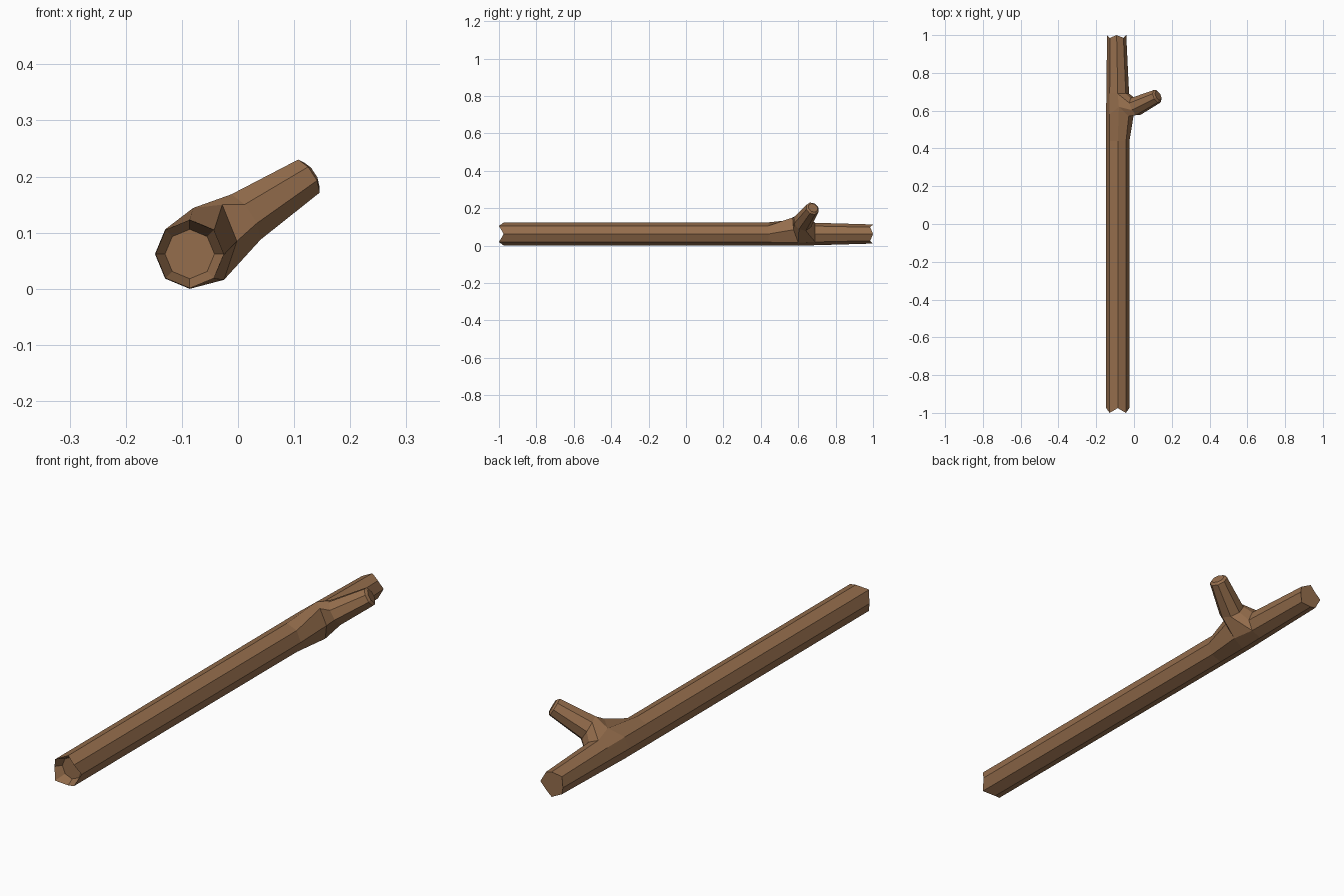
import bpy, bmesh, math
from mathutils import Vector

cube = bpy.data.objects.get("Cube")
if cube:
    bpy.data.objects.remove(cube, do_unlink=True)

SIDES = 8
bm = bmesh.new()


def stick_ring(y, radius, x=-0.086, z=0.062, zigzag=0.0, moved=None):
    """Octagon across the stick; some corners may be moved to swell the knot."""
    verts = []
    for i in range(SIDES):
        a = math.tau * i / SIDES
        p = Vector((x + radius * math.cos(a), y + zigzag * (i % 2),
                    z + radius * math.sin(a)))
        if moved and i in moved:
            p = Vector(moved[i])
        verts.append(bm.verts.new(p))
    return verts


def loft(a, b, skip=()):
    for i in range(SIDES):
        if i not in skip:
            j = (i + 1) % SIDES
            bm.faces.new((a[i], a[j], b[j], b[i]))


# Stick: hollowed front end with a jagged rim, shaft, knot, tapered back end
floor = stick_ring(-0.95, 0.044)
rim = stick_ring(-0.975, 0.061, zigzag=-0.025)
shaft = stick_ring(0.44, 0.062)
knot_front = stick_ring(0.58, 0.062, moved={
    7: (-0.025, 0.60, 0.016), 0: (-0.002, 0.575, 0.085),
    1: (-0.028, 0.57, 0.150), 2: (-0.080, 0.62, 0.144)})
knot_back = stick_ring(0.69, 0.060)
end = stick_ring(1.0, 0.051, x=-0.092, zigzag=-0.015)

bm.faces.new(floor)
loft(floor, rim)
loft(rim, shaft)
loft(shaft, knot_front)
loft(knot_front, knot_back, skip=(7, 0, 1))
loft(knot_back, end)
bm.faces.new(end)

# Side branch grown out of the opening left in the knot
order = (7, 0, 1, 2)
opening = [knot_front[i] for i in order] + [knot_back[i] for i in reversed(order)]
base, tip = Vector((0.008, 0.622, 0.124)), Vector((0.122, 0.676, 0.198))
axis = (tip - base).normalized()
forward = Vector((0, -1, 0))
forward = (forward - axis * forward.dot(axis)).normalized()
up = axis.cross(forward)
if up.z < 0:
    up.negate()


def branch_ring(center, radius):
    verts = []
    for i in range(SIDES):
        a = math.tau * (i - 1.5) / SIDES
        verts.append(bm.verts.new(
            center + radius * (math.cos(a) * forward + math.sin(a) * up)))
    return verts


rings = [opening, branch_ring(base, 0.052), branch_ring(tip, 0.038),
         branch_ring(tip + axis * 0.008, 0.027)]
for a, b in zip(rings, rings[1:]):
    loft(a, b)
bm.faces.new(rings[-1])

bmesh.ops.recalc_face_normals(bm, faces=bm.faces)
mesh = bpy.data.meshes.new("forked_stick")
bm.to_mesh(mesh)
bm.free()
stick = bpy.data.objects.new("forked_stick", mesh)
bpy.context.collection.objects.link(stick)

# Bark colour
bark = bpy.data.materials.new("brown_bark")
bark.use_nodes = True
colour = (0.30, 0.155, 0.073, 1)
bark.diffuse_color = colour
bark.node_tree.nodes["Principled BSDF"].inputs["Base Color"].default_value = colour
mesh.materials.append(bark)
